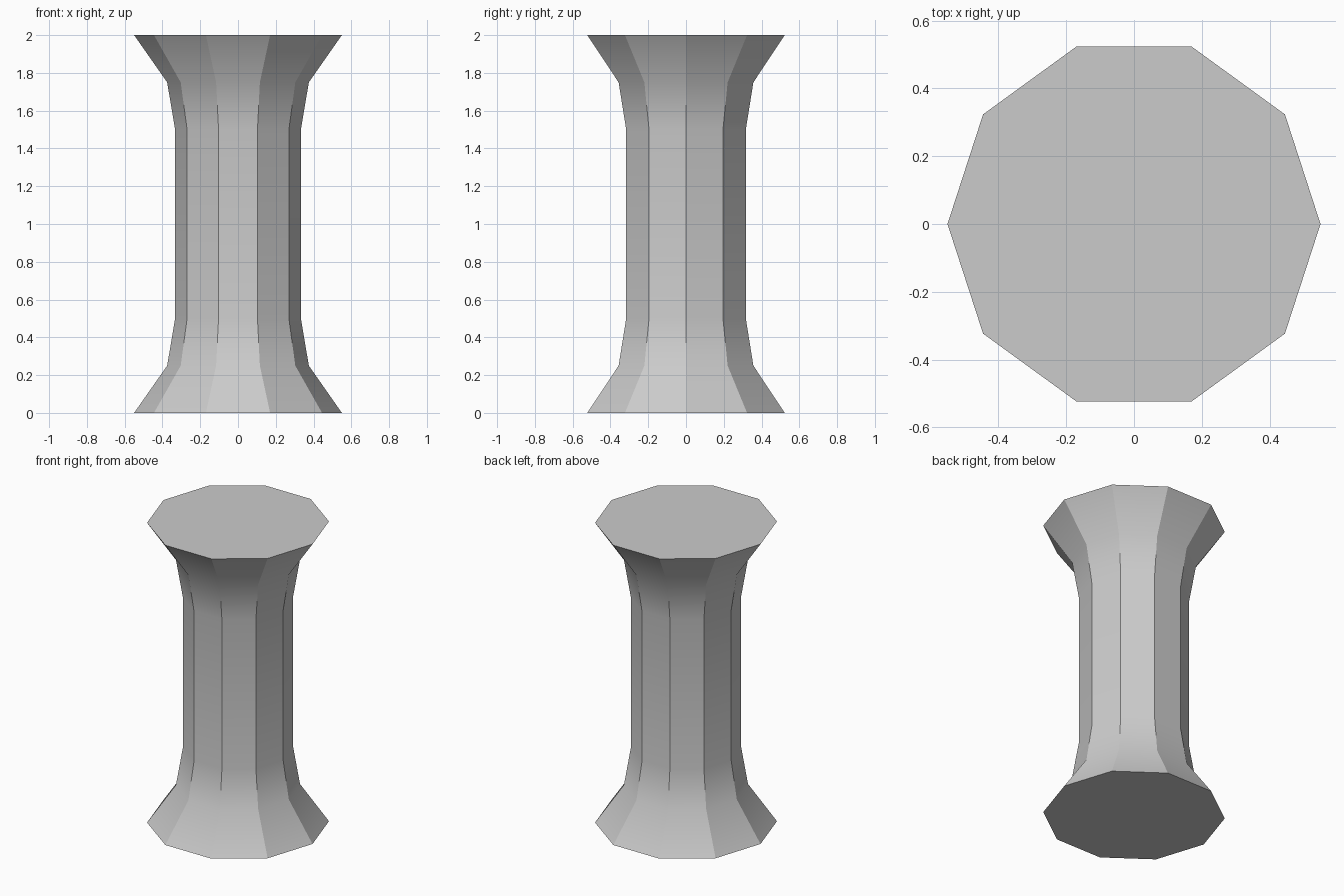
import bpy, bmesh, math

if "Cube" in bpy.data.objects:
    bpy.data.objects.remove(bpy.data.objects["Cube"])

SIDES = 10
# (radius, height) of the flared column profile, bottom to top
half = [(0.55, 0.0), (0.375, 0.25), (0.333, 0.5)]
profile = half + [(r, 2.0 - z) for r, z in reversed(half)]

bm = bmesh.new()

# One ten-sided ring per profile point
rings = []
for r, z in profile:
    rings.append([bm.verts.new((r * math.cos(2 * math.pi * i / SIDES),
                                r * math.sin(2 * math.pi * i / SIDES), z))
                  for i in range(SIDES)])

# Side panels: smooth up the column, crisp between the ten facets
for low, high in zip(rings, rings[1:]):
    for i in range(SIDES):
        j = (i + 1) % SIDES
        bm.faces.new((low[i], low[j], high[j], high[i])).smooth = True
        bm.edges.get((low[i], high[i])).smooth = False

# Flat end caps with sharp rims
for cap in (bm.faces.new(rings[0][::-1]), bm.faces.new(rings[-1])):
    for edge in cap.edges:
        edge.smooth = False

mesh = bpy.data.meshes.new("flared_column")
bm.to_mesh(mesh)
bm.free()
column = bpy.data.objects.new("flared_column", mesh)
bpy.context.collection.objects.link(column)
